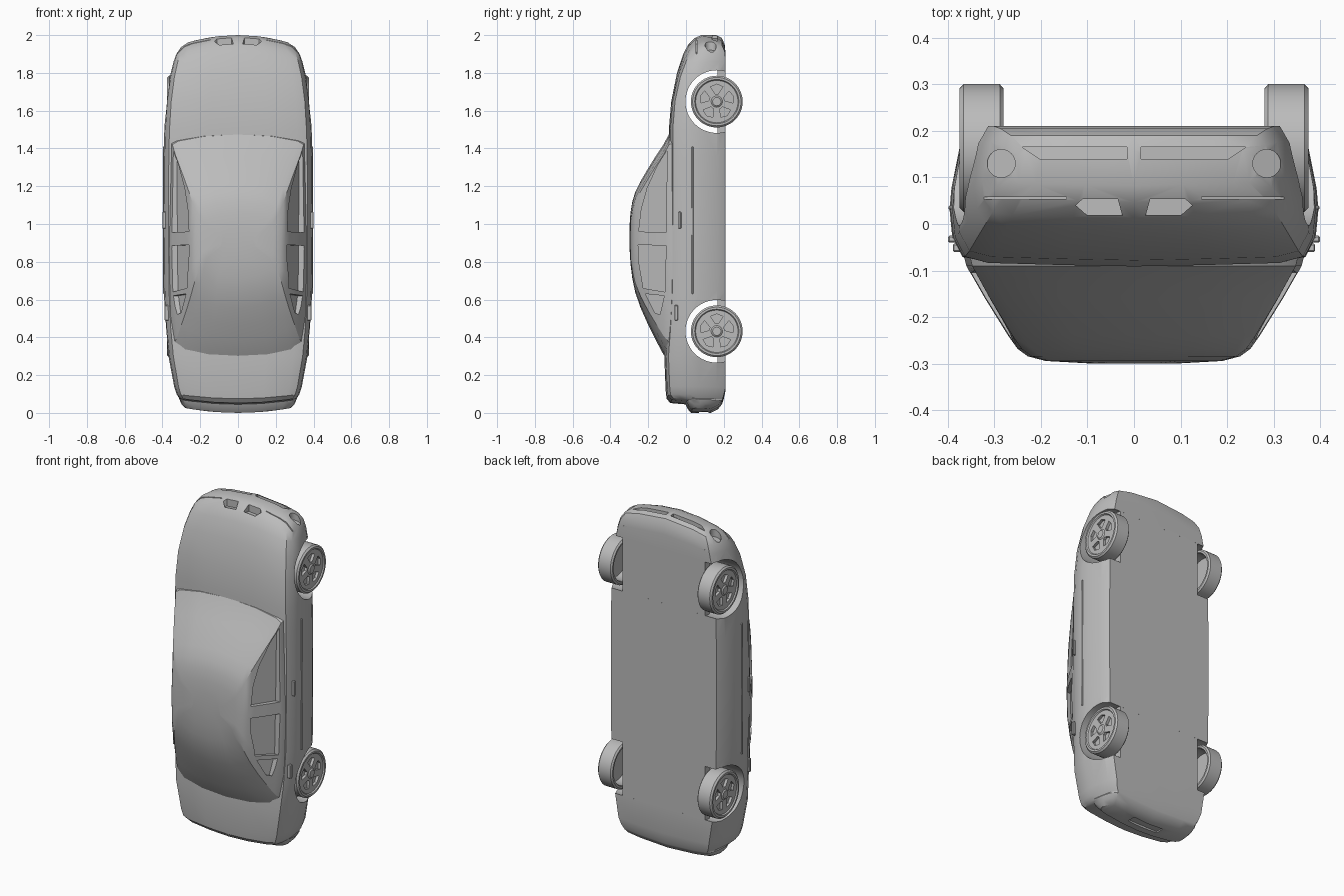
import bpy, bmesh, math

cube = bpy.data.objects.get("Cube")
if cube:
    bpy.data.objects.remove(cube, do_unlink=True)

grey = bpy.data.materials.new("plain_grey")
grey.use_nodes = True
grey.diffuse_color = (0.5, 0.5, 0.5, 1)
grey.node_tree.nodes["Principled BSDF"].inputs["Base Color"].default_value = (0.5, 0.5, 0.5, 1)


def make(name, verts, faces):
    bm = bmesh.new()
    vs = [bm.verts.new(v) for v in verts]
    for f in faces:
        bm.faces.new([vs[i] for i in f])
    bmesh.ops.recalc_face_normals(bm, faces=bm.faces)
    mesh = bpy.data.meshes.new(name)
    bm.to_mesh(mesh)
    bm.free()
    mesh.materials.append(grey)
    ob = bpy.data.objects.new(name, mesh)
    bpy.context.collection.objects.link(ob)
    return ob


def loft(name, halves):
    """Skin mirrored half sections, closing both ends with paired quads."""
    n = len(halves[0])
    m = 2 * n - 2
    verts, faces = [], []
    for half in halves:
        verts += half + [(-x, y, z) for x, y, z in half[-2:0:-1]]
    for r in range(len(halves) - 1):
        for k in range(m):
            a, b = r * m + k, r * m + (k + 1) % m
            faces.append((a, b, b + m, a + m))
    for base in (0, (len(halves) - 1) * m):
        for k in range((n - 1) // 2):
            cap = [k, k + 1, n - 2 - k, n - 1 - k]
            for ids in (cap, [(m - i) % m for i in cap]):
                faces.append([base + i for i in dict.fromkeys(ids)])
    return make(name, verts, faces)


def prism(name, lower, upper):
    n = len(lower)
    sides = [(i, (i + 1) % n, n + (i + 1) % n, n + i) for i in range(n)]
    return make(name, lower + upper, sides + [tuple(range(n)), tuple(range(n, 2 * n))])


def box(name, x0, x1, y0, y1, z0, z1):
    flat = [(x0, y0), (x1, y0), (x1, y1), (x0, y1)]
    return prism(name, [(x, y, z0) for x, y in flat], [(x, y, z1) for x, y in flat])


def circle(cy, cz, r, n=48):
    return [(cy + r * math.cos(2 * math.pi * i / n), cz + r * math.sin(2 * math.pi * i / n))
            for i in range(n)]


def carve(ob, cutters):
    for c in cutters:
        c.hide_render = True
        mod = ob.modifiers.new("cut", "BOOLEAN")
        mod.object, mod.operation, mod.solver = c, "DIFFERENCE", "EXACT"
    dg = bpy.context.evaluated_depsgraph_get()
    mesh = bpy.data.meshes.new_from_object(ob.evaluated_get(dg))
    ob.modifiers.clear()
    ob.data = mesh
    for c in cutters:
        bpy.data.objects.remove(c, do_unlink=True)


def smooth(ob, angle=28):
    bpy.ops.object.select_all(action="DESELECT")
    ob.select_set(True)
    bpy.context.view_layer.objects.active = ob
    bpy.ops.object.shade_smooth_by_angle(angle=math.radians(angle))


# Lower body: sections from tail to nose (z, half width, deck y, underside y)
stations = [(0, .28, .03, .13), (.02, .30, .012, .17), (.045, .31, .0, .19),
            (.052, .312, -.08, .193), (.075, .325, -.1, .2), (.12, .338, -.105, .21),
            (.3, .368, -.112, .21), (.45, .383, -.1, .21), (.65, .393, -.09, .21),
            (1, .396, -.088, .21), (1.35, .394, -.088, .21), (1.5, .39, -.088, .21),
            (1.65, .38, -.075, .21), (1.8, .362, -.045, .21), (1.9, .342, -.012, .21),
            (1.95, .326, .015, .205), (1.985, .3, .05, .19), (2, .265, .085, .16)]


def body_section(z, w, t, b):
    h = b - t
    pts = [(0, b), (.6 * w, b), (.88 * w, b), (.945 * w, b - .15 * h), (.99 * w, b - .45 * h),
           (w, b - .6 * h), (.985 * w, t + .2 * h), (.93 * w, t + .06 * h),
           (.8 * w, t + .015 * h), (.4 * w, t), (0, t - .003)]
    nose, tail = max(0, (z - 1.7) / .3), max(0, 1 - z / .25)
    return [(x, y, z + (x / .3) ** 2 * (.03 * tail - .05 * nose)) for x, y in pts]


body = loft("body", [body_section(*s) for s in stations])

AXLES, AXLE_Y = (.432, 1.648), .163


def nose_cut(pts, depth):
    back = [(x, y, depth - .055 * (x / .3) ** 2) for x, y in pts]
    return prism("nose_cutter", back, [(x, y, 2.2) for x, y in pts])


cutters = []
for az in AXLES:
    ring = circle(AXLE_Y, az, .166)
    cutters.append(prism("arch_cutter", [(-.6, y, z) for y, z in ring], [(.6, y, z) for y, z in ring]))
for s in (1, -1):
    for shape, depth in (
            ([(.025, .018), (.1, .018), (.125, .04), (.11, .054), (.035, .054)], 1.945),
            ([(.015, .14), (.2, .138), (.24, .165), (.015, .165)], 1.982),
            (circle(.285, .13, .03, 24), 1.96),
            ([(.145, .054), (.33, .052), (.33, .058), (.145, .058)], 1.965)):
        cutters.append(nose_cut([(s * x, y) for x, y in shape], depth))
# Number plate recess in the tail
cutters.append(box("plate_cutter", -.1, .1, .07, .12, -.1, .012))
carve(body, cutters)
smooth(body)

# Cabin: stacked plan outlines (y, front z, rear z, half width)
levels = [(-.065, 1.485, .22, .366), (-.09, 1.475, .265, .36), (-.12, 1.42, .31, .343),
          (-.16, 1.36, .385, .32), (-.2, 1.295, .465, .295), (-.24, 1.228, .555, .27),
          (-.268, 1.172, .635, .25), (-.284, 1.12, .71, .228), (-.294, 1.06, .79, .19),
          (-.299, .99, .87, .1)]


def cabin_outline(y, f, r, w):
    return [(0, y, f), (.5 * w, y, f - .011), (.88 * w, y, f - .036), (.965 * w, y, f - .055),
            (w, y, f - .5 * (f - r)), (.985 * w, y, r + .22 * (f - r)), (.93 * w, y, r + .09 * (f - r)),
            (.8 * w, y, r + .05), (.45 * w, y, r + .014), (0, y, r)]


cabin = loft("cabin", [cabin_outline(*v) for v in levels])

# Side windows, sunk parallel to the sloping cabin sides
windows = [[(-.105, .955), (-.1, 1.39), (-.15, 1.31), (-.205, 1.19), (-.236, 1.08), (-.25, .96)],
           [(-.11, .64), (-.106, .885), (-.253, .89), (-.25, .8), (-.226, .66)],
           [(-.115, .62), (-.138, .52), (-.165, .53), (-.215, .63)]]


def side_x(y):
    return .366 + (y + .065) * .575


cutters = [prism("window_cutter", [(s * (side_x(y) - .022), y, z) for y, z in w],
                 [(s * (side_x(y) + .08), y, z) for y, z in w])
           for s in (1, -1) for w in windows]
carve(cabin, cutters)
smooth(cabin)

# Floor pan joining the wheel wells
box("floor_pan", -.272, .272, .168, .2098, .15, 1.88)

# Side trim, door handles and filler flaps
for s, side in ((1, "left"), (-1, "right")):
    for part, y0, y1, z0, z1, x in (("side_trim", .03, .04, .63, 1.41, .398),
                                    ("door_handle", -.04, -.025, .975, 1.065, .399),
                                    ("rear_flap", -.06, -.042, .49, .57, .389)):
        trim = box(f"{side}_{part}", min(s * x, s * (x - .03)), max(s * x, s * (x - .03)), y0, y1, z0, z1)
        bevel = trim.modifiers.new("bevel", "BEVEL")
        bevel.width = .003

# Wheels: turned profile (x, radius), then five pockets between the spokes
profile = [(.345, .11), (.284, .114), (.28, .118), (.28, .128), (.288, .137),
           (.366, .137), (.375, .128), (.375, .117), (.368, .112), (.368, .03), (.374, .022)]


def wheel(name, s, az):
    n, verts, faces = 48, [], []
    for x, r in profile:
        verts += [(s * x, y, z) for y, z in circle(AXLE_Y, az, r, n)]
    rows = len(profile)
    for i in range(rows - 1):
        for k in range(n):
            a, b = i * n + k, i * n + (k + 1) % n
            faces.append((a, b, b + n, a + n))
    faces += [tuple(range(n)), tuple(range((rows - 1) * n, rows * n))]
    ob = make(name, verts, faces)
    pockets = []
    for i in range(5):
        mid = math.pi / 2 + i * math.tau / 5
        pts = [(AXLE_Y + r * math.cos(mid + d), az + r * math.sin(mid + d))
               for r, d in ((.042, -.2), (.085, -.4), (.092, 0), (.085, .4), (.042, .2))]
        pockets.append(prism("pocket", [(s * .352, y, z) for y, z in pts],
                             [(s * .42, y, z) for y, z in pts]))
    carve(ob, pockets)
    smooth(ob, 35)


for az, end in zip(AXLES, ("rear", "front")):
    for s, side in ((1, "left"), (-1, "right")):
        wheel(f"{end}_{side}_wheel", s, az)
